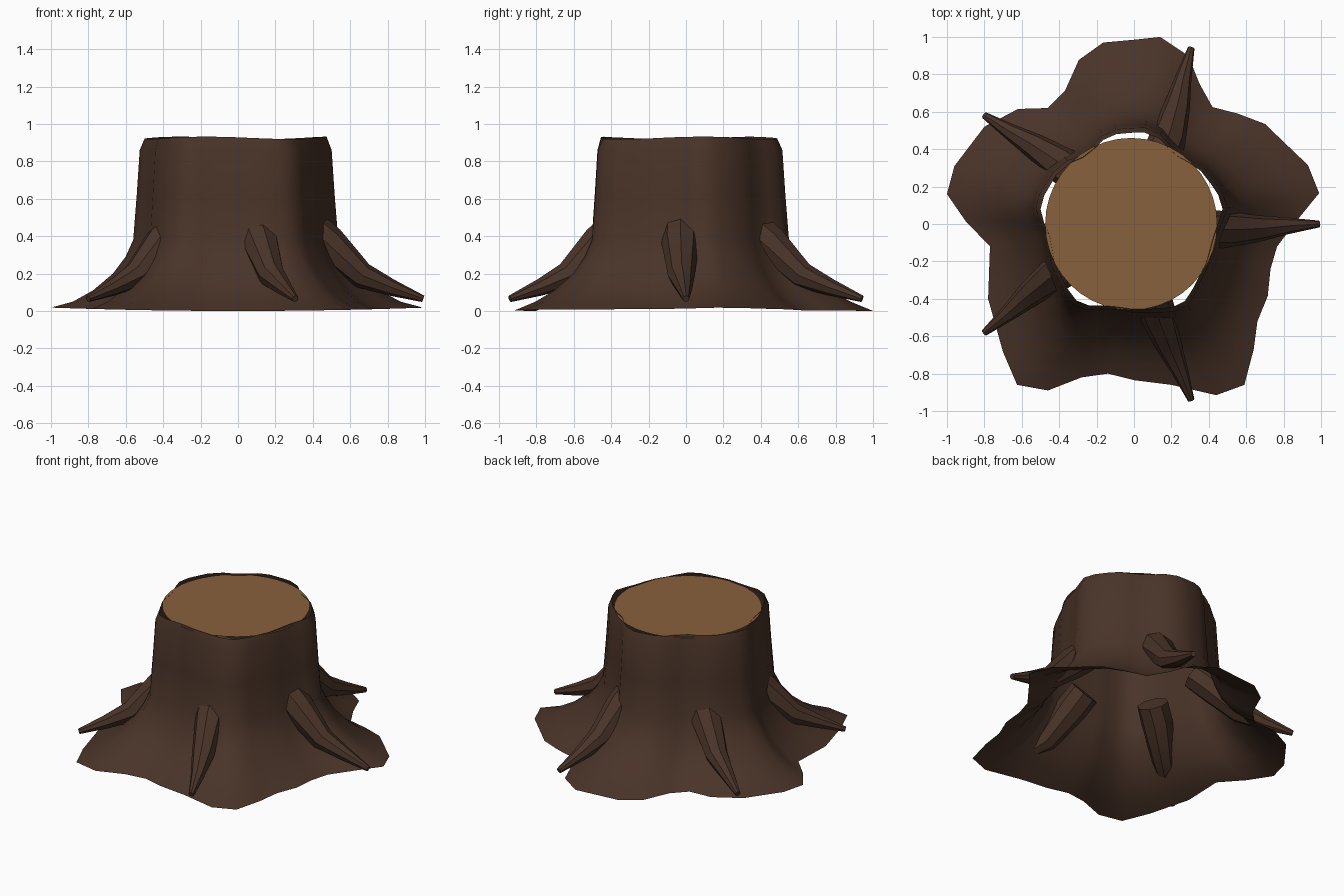
import bpy, bmesh, math
from mathutils import Vector

if "Cube" in bpy.data.objects:
    bpy.data.objects.remove(bpy.data.objects["Cube"])


def material(name, rgb):
    m = bpy.data.materials.new(name)
    m.diffuse_color = (*rgb, 1)
    m.use_nodes = True
    m.node_tree.nodes["Principled BSDF"].inputs["Base Color"].default_value = m.diffuse_color
    return m


bark = material("dark bark", (0.066, 0.033, 0.021))
wood = material("cut wood", (0.25, 0.119, 0.045))


def make_object(name, bm, mat):
    me = bpy.data.meshes.new(name)
    bm.to_mesh(me)
    bm.free()
    me.materials.append(mat)
    ob = bpy.data.objects.new(name, me)
    bpy.context.collection.objects.link(ob)
    bpy.ops.object.select_all(action='DESELECT')
    ob.select_set(True)
    bpy.context.view_layer.objects.active = ob
    bpy.ops.object.shade_smooth_by_angle(angle=math.radians(40))
    return ob


def bridge(bm, rings):
    n = len(rings[0])
    for a, b in zip(rings, rings[1:]):
        for i in range(n):
            j = (i + 1) % n
            bm.faces.new((a[i], a[j], b[j], b[i]))


# Bark shell: five-lobed foot outline that fades to a rounder trunk, open below
outline = [(.88, .03), (.99, .165), (.93, .315), (.82, .42), (.70, .535), (.555, .59),
           (.42, .625), (.35, .75), (.29, .90), (.14, 1.0), (0, .985), (-.165, .97),
           (-.295, .877), (-.37, .71), (-.46, .62), (-.62, .615), (-.80, .52),
           (-.96, .31), (-1.0, .16), (-.90, .015), (-.77, -.12), (-.78, -.40),
           (-.70, -.685), (-.625, -.86), (-.46, -.89), (-.28, -.82), (-.14, -.80),
           (0, -.835), (.20, -.86), (.44, -.915), (.59, -.86), (.64, -.67),
           (.66, -.52), (.715, -.385), (.73, -.24), (.765, -.12)]
# height, mean radius, strength of the lobes
levels = [(0, .89, 1), (.05, .79, .82), (.11, .70, .65), (.20, .61, .48), (.29, .555, .36),
          (.38, .52, .30), (.62, .503, .28), (.86, .488, .27), (.925, .467, .22)]
bm = bmesh.new()
rings = []
for z, base, k in levels:
    ring = []
    for x, y in outline:
        r = math.hypot(x, y)
        s = (base + (r - .89) * k) / r
        shift = -.015 * (1 - k)
        dz = .018 * x * x if z == 0 else 0
        if z > .9:
            dz = .007 * math.sin(3 * math.atan2(y, x) + 1)
        ring.append(bm.verts.new((x * s + shift, y * s, z + dz)))
    rings.append(ring)
bridge(bm, rings)
make_object("bark_trunk", bm, bark)

# Cut top disc
bm = bmesh.new()
bmesh.ops.create_circle(bm, cap_ends=True, segments=40, radius=.46)
bmesh.ops.translate(bm, verts=bm.verts, vec=(-.015, 0, .917))
make_object("cut_top", bm, wood)

# Five tapered roots running out from the trunk
path = [(.38, -.025, .445, .10), (.48, -.03, .36, .10), (.66, -.025, .19, .072),
        (.82, -.01, .125, .045), (.99, 0, .065, .018)]
for i in range(5):
    ang = i * math.tau / 5
    ca, sa = math.cos(ang), math.sin(ang)
    pts = [Vector(p[:3]) for p in path]
    bm = bmesh.new()
    rings = []
    for j, p in enumerate(pts):
        t = (pts[min(j + 1, 4)] - pts[max(j - 1, 0)]).normalized()
        side = t.cross(Vector((0, 0, 1))).normalized()
        up = side.cross(t)
        ring = []
        for s in range(8):
            a = s * math.tau / 8
            v = p + path[j][3] * (side * math.cos(a) + up * math.sin(a))
            ring.append(bm.verts.new((v.x * ca - v.y * sa, v.x * sa + v.y * ca, v.z)))
        rings.append(ring)
    bridge(bm, rings)
    bm.faces.new(rings[0])
    bm.faces.new(rings[-1])
    bmesh.ops.recalc_face_normals(bm, faces=bm.faces)
    make_object(f"root_{i + 1}", bm, bark)
